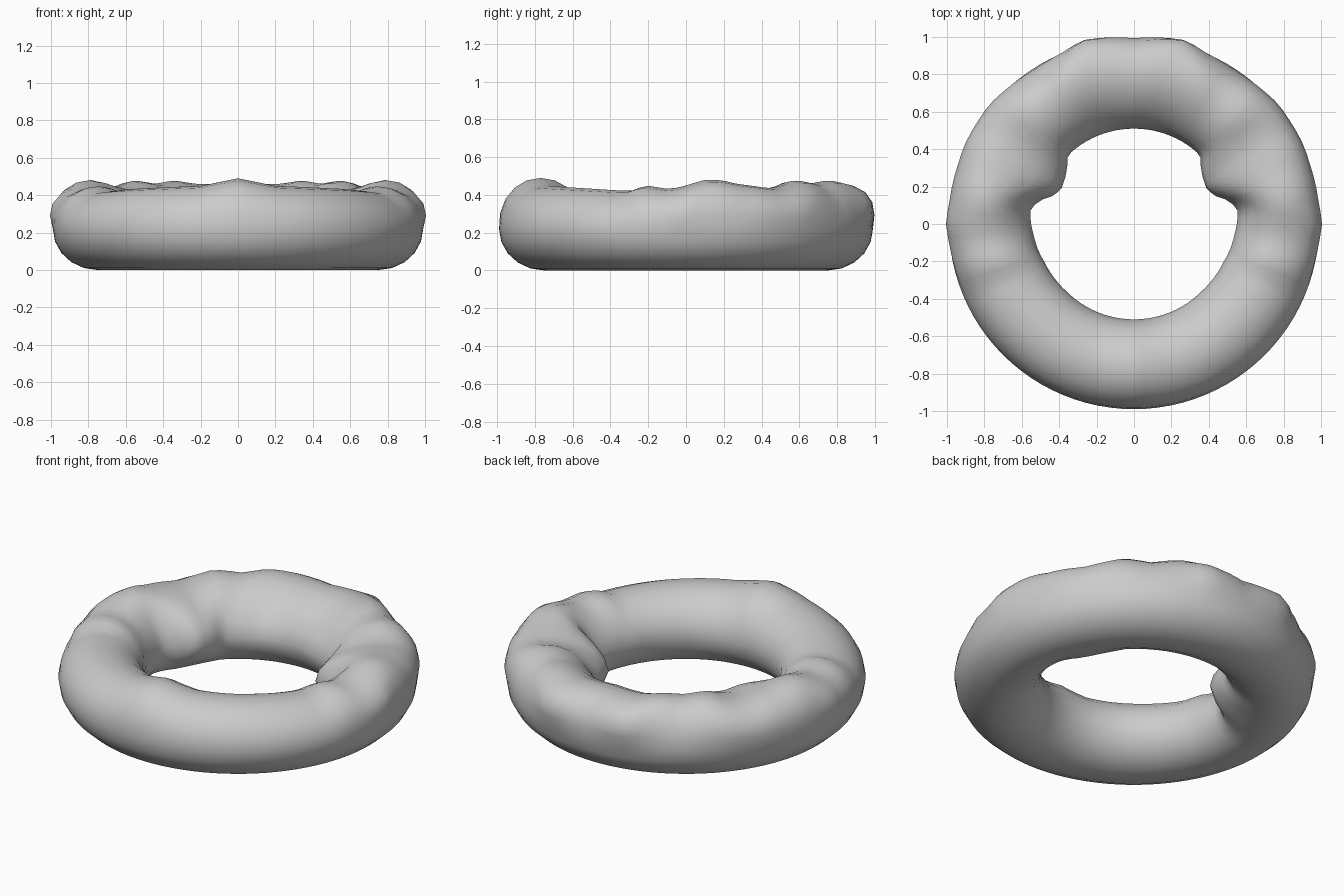
import bpy
import bmesh
from math import sin, cos, radians, tau, pi

if "Cube" in bpy.data.objects:
    bpy.data.objects.remove(bpy.data.objects["Cube"], do_unlink=True)

MAJOR, MINOR = 96, 20
TUBE_CENTRE, TUBE_RADIUS, MIDDLE = .75, .24, .22

# Lumps around one half, from the front (0 degrees) to the back (180):
# angle, crest height, outward lean of the crest, outer bulge, inner bulge
LUMPS = [
    (0, .49, .02, 0, 0),
    (15, .45, .01, 0, 0),
    (45, .435, 0, 0, 0),
    (67, .42, 0, 0, -.01),
    (74, .45, .02, 0, -.02),
    (84, .43, .03, .01, -.03),
    (90, .45, .04, .025, -.04),
    (97, .48, .05, 0, -.05),
    (103, .48, .05, 0, -.02),
    (109, .46, .05, 0, .05),
    (115, .45, .05, .01, .08),
    (123, .435, .05, .01, .07),
    (130, .45, .06, .01, .045),
    (136, .48, .05, 0, 0),
    (147, .46, .05, -.02, 0),
    (153, .475, .07, -.02, 0),
    (158, .475, .09, -.02, 0),
    (164, .46, .08, .03, 0),
    (180, .46, .05, 0, 0),
]


def lumps_at(angle):
    """Blend the lump settings at an angle in degrees, mirrored left to right."""
    angle = min(angle, 360 - angle)
    for low, high in zip(LUMPS, LUMPS[1:]):
        if angle <= high[0]:
            t = (angle - low[0]) / (high[0] - low[0])
            return [a + (b - a) * t for a, b in zip(low[1:], high[1:])]


def ring_point(theta, phi):
    """Point on the tube: theta goes round the ring, phi round the tube."""
    height, lean, outer, inner = lumps_at(theta)
    s, c = sin(phi), cos(phi)
    up = max(0, s)
    radius = TUBE_CENTRE + TUBE_RADIUS * c + lean * up
    if c > 0:
        radius += outer * 2 * up * c
    else:
        radius += inner * c * (1 + s / 2)
    z = MIDDLE + s * (height - MIDDLE if s > 0 else MIDDLE)
    a = radians(theta)
    return radius * sin(a), -radius * cos(a), z


# Lumpy ring
bm = bmesh.new()
rings = [[bm.verts.new(ring_point(360 * i / MAJOR, tau * j / MINOR - pi / 2))
          for j in range(MINOR)] for i in range(MAJOR)]
for i in range(MAJOR):
    here, there = rings[i], rings[(i + 1) % MAJOR]
    for j in range(MINOR):
        k = (j + 1) % MINOR
        bm.faces.new((here[j], there[j], there[k], here[k]))
bmesh.ops.recalc_face_normals(bm, faces=bm.faces)

mesh = bpy.data.meshes.new("lumpy_ring")
bm.to_mesh(mesh)
bm.free()
ring = bpy.data.objects.new("lumpy_ring", mesh)
bpy.context.collection.objects.link(ring)

# Plain grey
grey = bpy.data.materials.new("light grey")
grey.use_nodes = True
colour = (.6, .6, .6, 1)
grey.diffuse_color = colour
grey.node_tree.nodes["Principled BSDF"].inputs["Base Color"].default_value = colour
mesh.materials.append(grey)

bpy.context.view_layer.objects.active = ring
ring.select_set(True)
bpy.ops.object.shade_smooth_by_angle(angle=radians(50))
